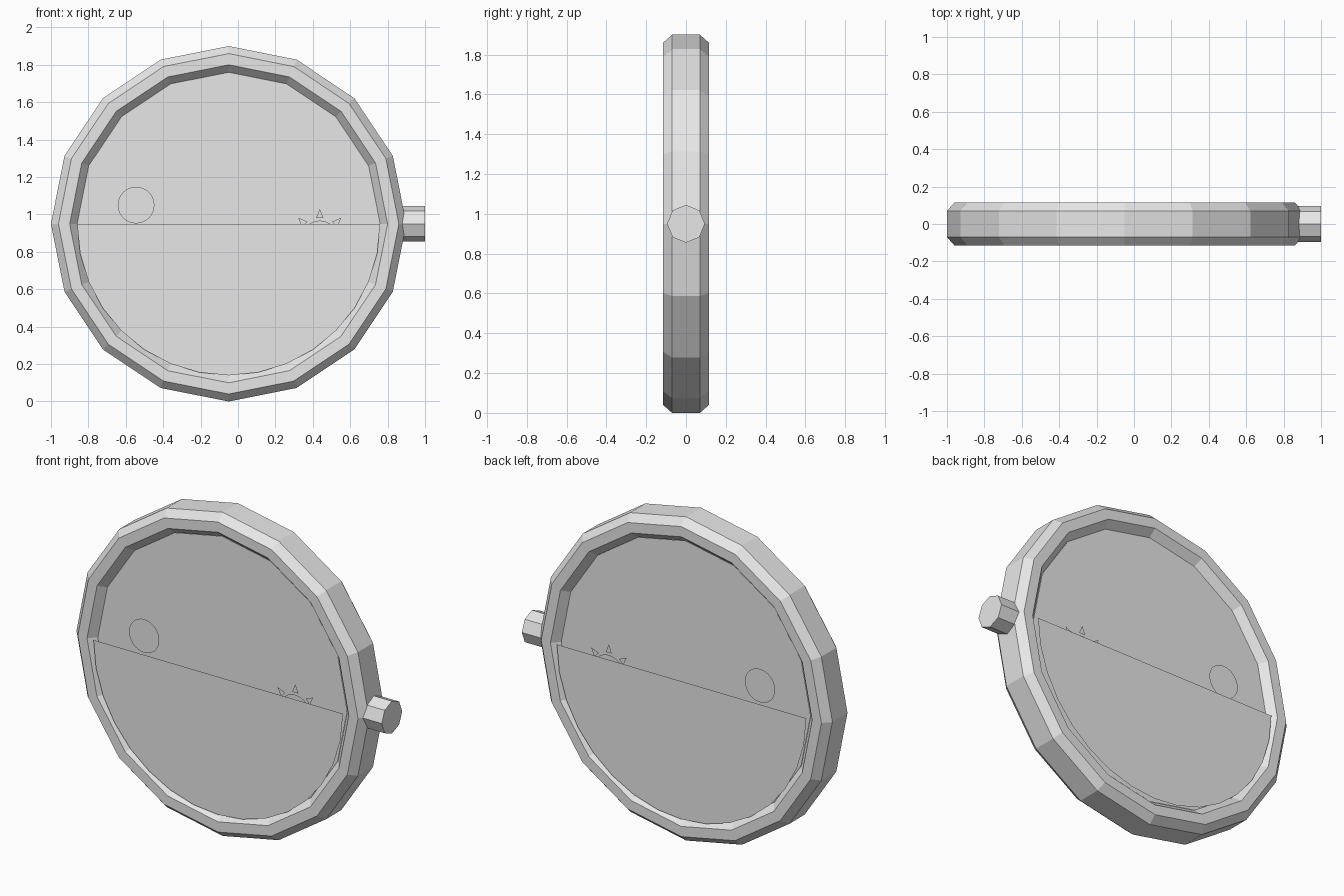
import bpy, bmesh, math

if "Cube" in bpy.data.objects:
    bpy.data.objects.remove(bpy.data.objects["Cube"])

CX, CZ = -0.05, 0.95          # centre of the dial

grey = bpy.data.materials.new("light_grey")
grey.diffuse_color = (0.8, 0.8, 0.8, 1)
grey.use_nodes = True
grey.node_tree.nodes["Principled BSDF"].inputs["Base Color"].default_value = grey.diffuse_color


def finish(name, bm):
    me = bpy.data.meshes.new(name)
    bm.to_mesh(me)
    bm.free()
    me.materials.append(grey)
    ob = bpy.data.objects.new(name, me)
    bpy.context.collection.objects.link(ob)
    return ob


def arc(cx, cz, r, n, start=0.0, sweep=math.tau):
    count = n if sweep == math.tau else n + 1
    return [(cx + r * math.cos(start + sweep * i / n),
             cz + r * math.sin(start + sweep * i / n)) for i in range(count)]


def plates(name, outlines, depth):
    """Flat outlines in the xz plane, on the front and the back."""
    bm = bmesh.new()
    for pts in outlines:
        for side in (-1, 1):
            f = bm.faces.new([bm.verts.new((x, side * depth, z)) for x, z in pts])
            f.normal_update()
            if f.normal.y * side < 0:
                f.normal_flip()
    return finish(name, bm)


# Ring: chamfered section swept round 16 sides
section = [(0.95, -0.07), (0.95, 0.07), (0.91, 0.115), (0.85, 0.115),
           (0.81, 0.07), (0.81, -0.07), (0.85, -0.115), (0.91, -0.115)]
bm = bmesh.new()
rows = []
for i in range(16):
    a = math.tau * i / 16
    rows.append([bm.verts.new((CX + r * math.cos(a), y, CZ + r * math.sin(a)))
                 for r, y in section])
for i in range(16):
    p, q = rows[i], rows[(i + 1) % 16]
    for j in range(8):
        k = (j + 1) % 8
        bm.faces.new((p[j], p[k], q[k], q[j]))
bmesh.ops.recalc_face_normals(bm, faces=bm.faces)
finish("ring", bm)

# Crown: octagonal knob on the right
bm = bmesh.new()
ends = [[bm.verts.new((x, y, z)) for y, z in arc(0, CZ, 0.095, 8)] for x in (0.85, 1.0)]
bm.faces.new(ends[0])
bm.faces.new(ends[1])
for i in range(8):
    j = (i + 1) % 8
    bm.faces.new((ends[0][i], ends[0][j], ends[1][j], ends[1][i]))
bmesh.ops.recalc_face_normals(bm, faces=bm.faces)
finish("crown", bm)

# Turning sky disc, and the horizon plate over its lower half
plates("sky_disc", [arc(CX, CZ, 0.81, 16)], 0.072)
plates("horizon_plate", [arc(CX, CZ, 0.81, 16, math.pi, math.pi)], 0.112)

# Moon
plates("moon", [arc(-0.545, 1.05, 0.098, 32)], 0.092)

# Sun with eight rays, mostly hidden behind the horizon plate
SX, SZ = 0.437, 0.867
rays = []
for i in range(8):
    a = math.tau * i / 8
    c, s = math.cos(a), math.sin(a)
    rays.append([(SX + d * c - w * s, SZ + d * s + w * c)
                 for d, w in ((0.113, -0.02), (0.113, 0.02), (0.163, 0))])
plates("sun", [arc(SX, SZ, 0.1, 32)] + rays, 0.092)
